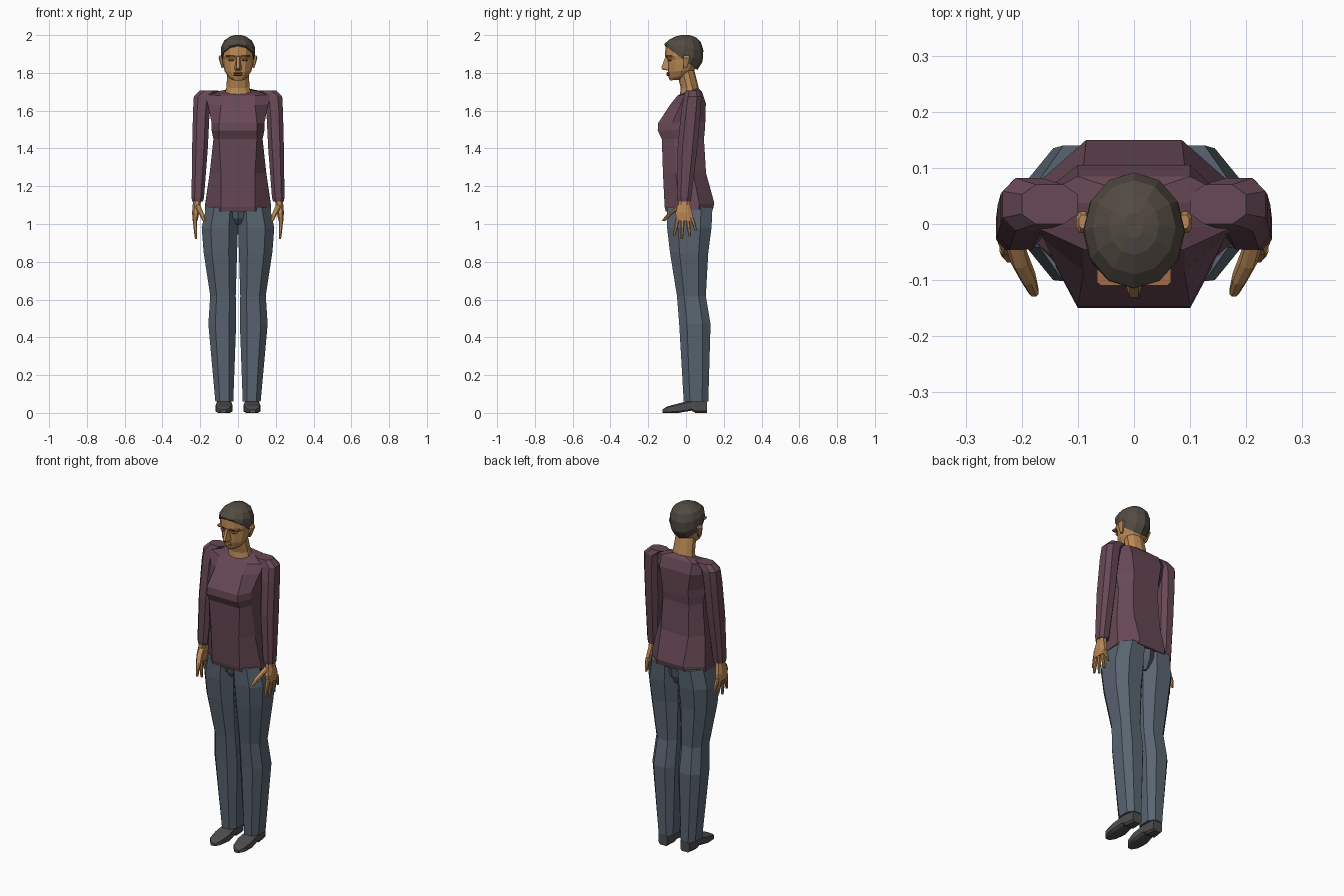
import bpy, bmesh, math


def mat(name, rgb):
    m = bpy.data.materials.new(name)
    m.diffuse_color = (*rgb, 1)
    return m


SKIN = mat("skin", (0.50, 0.25, 0.09))
LIP = mat("lips", (0.36, 0.15, 0.06))
HAIR = mat("hair", (0.085, 0.07, 0.055))
SHIRT = mat("shirt", (0.135, 0.065, 0.09))
DENIM = mat("trousers", (0.10, 0.13, 0.165))
SHOE = mat("shoe", (0.075, 0.075, 0.078))


def loft(name, rings, material, mirror=False):
    """Skin a stack of equal-length point rings, capped at both ends."""
    bm = bmesh.new()
    vs = [[bm.verts.new(p) for p in r] for r in rings]
    n = len(vs[0])
    for a, b in zip(vs, vs[1:]):
        for i in range(n):
            j = (i + 1) % n
            bm.faces.new((a[i], a[j], b[j], b[i]))
    bm.faces.new(vs[0])
    bm.faces.new(vs[-1])
    bmesh.ops.recalc_face_normals(bm, faces=bm.faces)
    me = bpy.data.meshes.new(name)
    bm.to_mesh(me)
    bm.free()
    me.materials.append(material)
    ob = bpy.data.objects.new(name, me)
    bpy.context.collection.objects.link(ob)
    if mirror:
        ob.modifiers.new("mirror", "MIRROR").use_axis[0] = True
    return ob


def box_ring(a0, a1, b0, b1, c):
    """Octagon filling a rectangle; c is the flat share of each side."""
    ca, cb, ra, rb = (a0 + a1) / 2, (b0 + b1) / 2, (a1 - a0) / 2, (b1 - b0) / 2
    unit = [(c, -1), (1, -c), (1, c), (c, 1), (-c, 1), (-1, c), (-1, -c), (-c, -1)]
    return [(ca + u * ra, cb + v * rb) for u, v in unit]


def limb(name, rows, material, c=0.5):
    """Mirrored vertical limb; rows are z, x0, x1, y0, y1."""
    loft(name, [[(x, y, z) for x, y in box_ring(x0, x1, y0, y1, c)]
                for z, x0, x1, y0, y1 in rows], material, True)


def oval(zf, zb, w, yf, yb, n=12):
    """Oval ring whose height slopes from front to back."""
    pts = []
    for i in range(n):
        a = 2 * math.pi * i / n
        t = (1 - math.cos(a)) / 2
        pts.append((w * math.sin(a), yf + (yb - yf) * t, zf + (zb - zf) * t))
    return pts


# Shirt body: zf, zb, side width, front width, front y, back width, back y
rows = [(1.065, 1.08, .176, .09, -.107, .09, .143), (1.09, 1.11, .174, .09, -.113, .085, .15),
        (1.27, 1.27, .15, .09, -.122, .09, .106), (1.45, 1.45, .13, .10, -.128, .085, .095),
        (1.495, 1.50, .14, .10, -.150, .085, .10), (1.535, 1.54, .14, .10, -.147, .085, .102),
        (1.63, 1.64, .16, .09, -.085, .10, .105), (1.68, 1.70, .175, .09, -.045, .10, .085),
        (1.685, 1.72, .065, .045, -.035, .04, .065)]
rings = []
for zf, zb, w, fx, yf, bx, yb in rows:
    right = [(0, 0), (fx, 0), (w, .3), (w, .7), (bx, 1), (0, 1)]
    prof = right + [(-x, t) for x, t in right[4:0:-1]]
    rings.append([(x, yf + (yb - yf) * t, zf + (zb - zf) * t) for x, t in prof])
loft("shirt_body", rings, SHIRT)

# Sleeves
limb("sleeve", [(1.12, .185, .243, -.043, .025), (1.14, .18, .246, -.046, .028),
                (1.40, .160, .243, -.045, .06), (1.60, .150, .238, -.025, .078),
                (1.675, .140, .234, -.012, .082), (1.708, .10, .20, 0, .07)], SHIRT)

# Trouser legs
limb("trouser_leg", [(.06, .025, .12, -.012, .118), (.47, .010, .157, -.036, .13),
                     (.62, .012, .147, -.048, .105), (.85, .005, .182, -.085, .118),
                     (.98, 0, .192, -.10, .135), (1.09, 0, .168, -.102, .14)], DENIM)
# Seat joining the legs
loft("trouser_seat", [oval(1.0, .97, .03, -.07, .10, 8), oval(1.03, 1.02, .08, -.095, .13, 8),
                      oval(1.08, 1.09, .15, -.103, .14, 8)], DENIM)

# Shoes, lofted from toe to heel: y, x0, x1, z0, z1
shoe = [(-.125, .062, .092, 0, .018), (-.10, .042, .112, 0, .034), (-.04, .03, .118, 0, .05),
        (.03, .036, .11, .012, .068), (.05, .036, .11, 0, .07), (.112, .042, .10, 0, .07)]
loft("shoe", [[(x, y, z) for x, z in box_ring(x0, x1, z0, z1, .7)]
              for y, x0, x1, z0, z1 in shoe], SHOE, True)

# Hands
limb("palm", [(1.015, .215, .24, -.052, .04), (1.06, .205, .243, -.055, .033),
              (1.10, .198, .24, -.042, .022), (1.15, .195, .235, -.035, .015)], SKIN)
fingers = [("index_finger", -.042, -.063, .94), ("middle_finger", -.017, -.022, .92),
           ("ring_finger", .008, .02, .935), ("little_finger", .03, .053, .965)]
for name, y0, y1, z1 in fingers:
    limb(name, [(z1, .217, .228, y1 - .006, y1 + .006),
                (.985 if z1 < .96 else 1.0, .216, .236, (y0 + y1) / 2 - .01, (y0 + y1) / 2 + .01),
                (1.035, .216, .24, y0 - .012, y0 + .012)], SKIN)
limb("thumb", [(1.015, .17, .187, -.129, -.112), (1.045, .176, .202, -.108, -.08),
               (1.075, .19, .22, -.078, -.042), (1.10, .20, .23, -.042, -.01)], SKIN)

# Neck and head
loft("neck", [oval(1.66, 1.68, .078, -.035, .075, 10), oval(1.72, 1.73, .064, -.028, .065, 10),
              oval(1.77, 1.83, .06, -.04, .04, 10)], SKIN)
head = [(1.76, 1.765, .03, -.085, -.02), (1.775, 1.785, .052, -.092, .02),
        (1.805, 1.815, .071, -.096, .045), (1.845, 1.85, .079, -.098, .07),
        (1.87, 1.87, .082, -.099, .08), (1.89, 1.89, .085, -.112, .083),
        (1.945, 1.93, .082, -.108, .08)]
loft("head", [oval(*r) for r in head], SKIN)

# Hair cap, hairline falling towards the nape
cap = [(1.945, 1.815, .087, -.112, .06), (1.95, 1.86, .091, -.115, .088),
       (1.955, 1.92, .089, -.113, .092), (1.975, 1.965, .074, -.09, .078),
       (1.993, 1.99, .045, -.055, .05), (2.0, 2.0, .018, -.025, .02)]
loft("hair", [oval(*r) for r in cap], HAIR)

# Face: nose, lips, brows, eyes, ears
loft("nose", [[(-.008, -.108, 1.89), (.008, -.108, 1.89), (.008, -.09, 1.89), (-.008, -.09, 1.89)],
              [(-.008, -.131, 1.826), (.008, -.131, 1.826), (.02, -.09, 1.822), (-.02, -.09, 1.822)],
              [(-.006, -.122, 1.815), (.006, -.122, 1.815), (.016, -.09, 1.813), (-.016, -.09, 1.813)]], SKIN)
for name, z in (("lower_lip", 1.789), ("upper_lip", 1.799)):
    loft(name, [oval(z - .005, z - .005, .02, -.098, -.07, 8), oval(z, z, .026, -.106, -.07, 8),
                oval(z + .005, z + .005, .022, -.100, -.07, 8)], LIP)
limb("brow", [(1.884, .015, .062, -.104, -.07), (1.892, .014, .066, -.110, -.07)], LIP, .7)
limb("eye", [(1.862, .025, .045, -.094, -.07), (1.868, .018, .052, -.098, -.07),
             (1.874, .025, .045, -.094, -.07)], LIP, .6)
limb("ear", [(1.825, .076, .086, -.012, .004), (1.85, .078, .094, -.016, .014),
             (1.88, .08, .103, -.016, .022), (1.892, .082, .098, -.008, .016)], SKIN)
